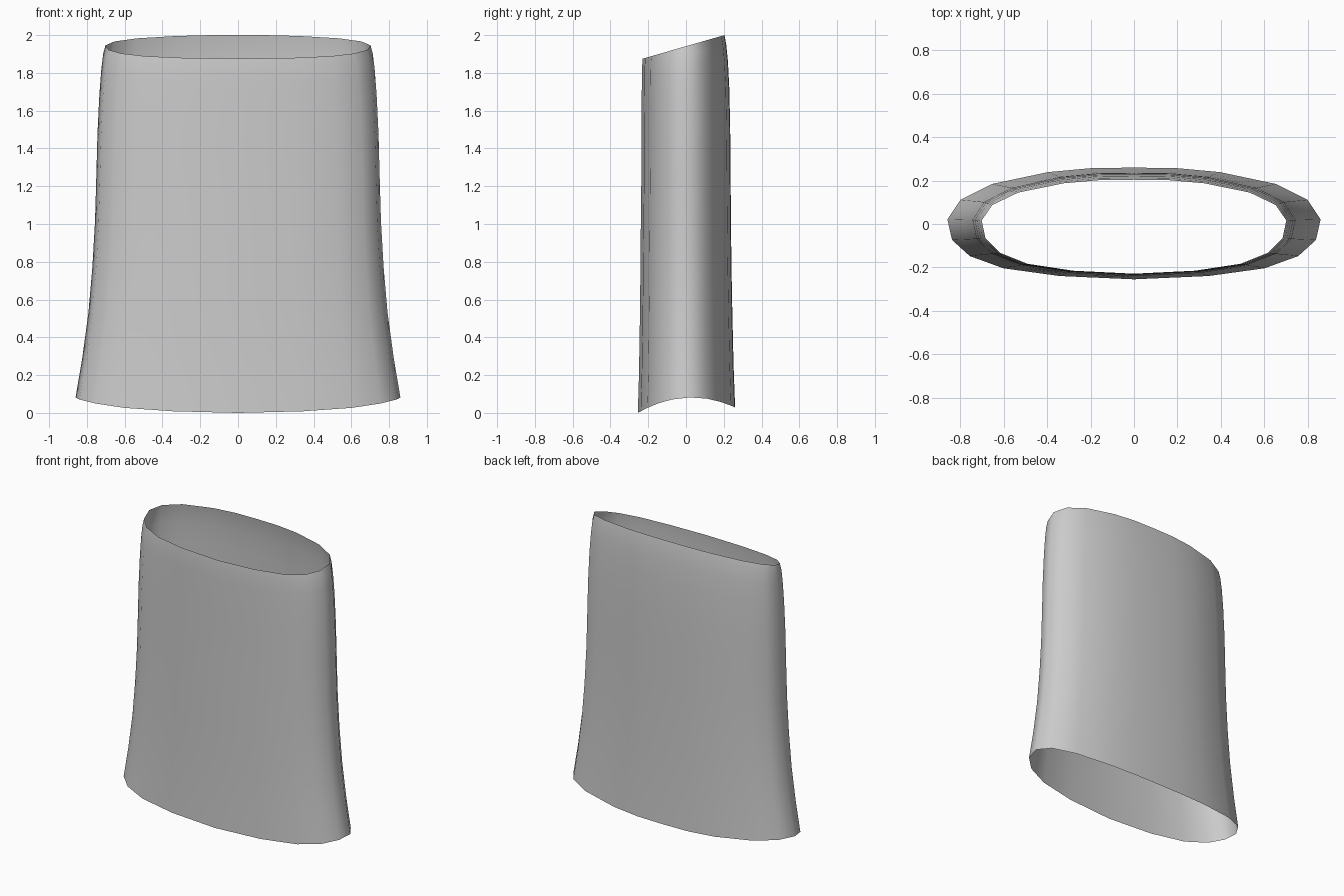
import bpy, bmesh

if "Cube" in bpy.data.objects:
    bpy.data.objects.remove(bpy.data.objects["Cube"])

# Half cross-section, front centre to back centre, normalised to width and depth
half = [(0, -1), (.40, -.94), (.70, -.80), (.88, -.58), (.975, -.29), (1, .08),
        (.93, .43), (.76, .71), (.46, .92), (.23, .99), (0, 1)]
section = half + [(-x, y) for x, y in half[-2:0:-1]]

# Rings: height fraction, half width, front depth, back depth
rings = [(0, .86, .255, .26), (.11, .825, .249, .252), (.24, .792, .245, .246),
         (.37, .771, .242, .241), (.50, .757, .240, .238), (.63, .750, .237, .236),
         (.75, .744, .236, .234), (.86, .734, .235, .229), (.93, .724, .234, .222),
         (.975, .714, .233, .213), (1, .702, .229, .204)]


def hem_z(y):
    return .082 - 1.01 * (y - .03) ** 2


def rim_z(y):
    return 1.875 + (y + .23) * .288


# Open, flared tube with arched hem and slanted rim
bm = bmesh.new()
loops = []
for t, w, front, back in rings:
    loop = []
    for sx, sy in section:
        y = sy * (front if sy < 0 else back)
        y0 = sy * (.255 if sy < 0 else .26)
        y1 = sy * (.229 if sy < 0 else .204)
        loop.append(bm.verts.new((sx * w, y, hem_z(y0) * (1 - t) + rim_z(y1) * t)))
    loops.append(loop)
n = len(section)
for a, b in zip(loops, loops[1:]):
    for i in range(n):
        j = (i + 1) % n
        f = bm.faces.new((a[i], a[j], b[j], b[i]))
        f.smooth = True
mesh = bpy.data.meshes.new("tube_body")
bm.to_mesh(mesh)
bm.free()
bpy.context.collection.objects.link(bpy.data.objects.new("tube_body", mesh))
